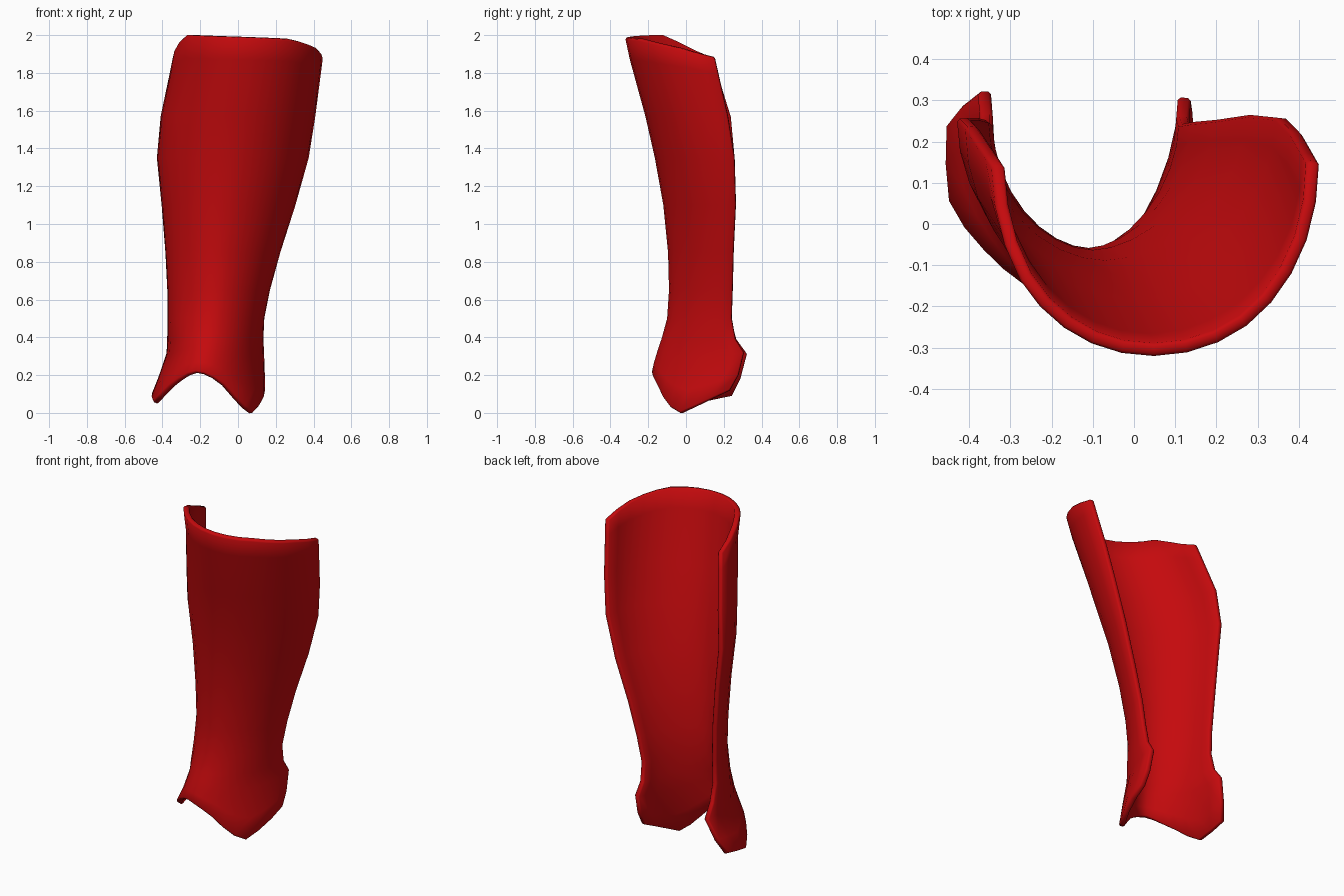
import bpy
import bmesh
from math import sin, cos, pi

cube = bpy.data.objects.get("Cube")
if cube:
    bpy.data.objects.remove(cube)

# Cross-sections by height: z, back edge -x (x, y), front ridge (x, y), back edge +x (x, y)
SECTIONS = [
    (0.0, -.495, .20, -.18, -.21, .14, .16),
    (.12, -.45, .25, -.19, -.20, .145, .23),
    (.29, -.38, .34, -.17, -.165, .14, .325),
    (.39, -.375, .265, -.15, -.13, .135, .26),
    (.50, -.375, .235, -.13, -.10, .14, .24),
    (.65, -.375, .24, -.11, -.09, .17, .245),
    (.85, -.385, .25, -.10, -.095, .225, .25),
    (1.1, -.405, .255, -.07, -.12, .305, .262),
    (1.35, -.43, .255, -.03, -.165, .375, .255),
    (1.57, -.41, .235, 0, -.215, .41, .22),
    (1.88, -.345, .14, .04, -.30, .45, .15),
    (2.0, -.34, .10, .05, -.325, .45, .10),
]
# Curve exponent by height: z, -x side, +x side (lower is fuller)
FULLNESS = [(0, .95, 1.1), (.4, 1, 1.1), (.65, 1.08, 1.14),
            (1.1, 1.04, 1.1), (1.57, 1, 1.02), (2, .98, .98)]
# Rim heights around the wrap, from the -x back edge (-1) to the +x back edge (1)
TOP_RIM = [(-1, 1.88), (-.65, 2), (0, 1.985), (.4, 1.975), (.75, 1.93), (1, 1.88)]
LOW_RIM = [(-1, .1), (-.75, .06), (-.62, .1), (-.5, .145), (-.3, .2), (-.15, .22),
           (0, .21), (.08, .2), (.23, .16), (.47, .04), (.62, 0), (.73, .03), (1, .12)]
LOW, HIGH = .39, 1.57
COLUMNS = 16


def lookup(table, key):
    """Interpolate the rows of a table on their first entry."""
    for a, b in zip(table, table[1:]):
        if key <= b[0]:
            f = (key - a[0]) / (b[0] - a[0])
            return [p + (q - p) * f for p, q in zip(a[1:], b[1:])]
    return list(table[-1][1:])


def shell_point(t, level):
    """Place a point on the wrapped shell, bending end rows to the rims."""
    top, low = lookup(TOP_RIM, t)[0], lookup(LOW_RIM, t)[0]
    z = level
    if level < LOW:
        z = low + (LOW - low) * level / LOW
    elif level > HIGH:
        z = HIGH + (top - HIGH) * (level - HIGH) / (2 - HIGH)
    xl, yl, xf, yf, xr, yr = lookup(SECTIONS, z)
    xe, ye = (xl, yl) if t < 0 else (xr, yr)
    power = lookup(FULLNESS, z)[0 if t < 0 else 1]
    angle = abs(t) * pi / 2
    across = sin(angle) ** power
    along = max(cos(angle), 0) ** power
    return xf + (xe - xf) * across, ye + (yf - ye) * along, z


# Red finish
red = bpy.data.materials.new("deep red")
red.use_nodes = True
red.diffuse_color = (.56, .003, .004, 1)
red.node_tree.nodes["Principled BSDF"].inputs["Base Color"].default_value = red.diffuse_color

# Curved shin plate, open at the back
bm = bmesh.new()
grid = [[bm.verts.new(shell_point(2 * i / COLUMNS - 1, row[0]))
         for i in range(COLUMNS + 1)] for row in SECTIONS]
for lower, upper in zip(grid, grid[1:]):
    for i in range(COLUMNS):
        bm.faces.new((lower[i], lower[i + 1], upper[i + 1], upper[i]))
mesh = bpy.data.meshes.new("shin_plate")
bm.to_mesh(mesh)
bm.free()
mesh.materials.append(red)
plate = bpy.data.objects.new("shin_plate", mesh)
bpy.context.collection.objects.link(plate)

# Wall thickness with softened rims
bpy.ops.object.select_all(action="DESELECT")
plate.select_set(True)
bpy.context.view_layer.objects.active = plate
wall = plate.modifiers.new("wall", "SOLIDIFY")
wall.thickness = .032
wall.offset = -1
soft_rim = plate.modifiers.new("soft_rim", "BEVEL")
soft_rim.width = .007
soft_rim.segments = 1
soft_rim.limit_method = "ANGLE"
soft_rim.angle_limit = pi / 3
for name in ("wall", "soft_rim"):
    bpy.ops.object.modifier_apply(modifier=name)
bpy.ops.object.shade_smooth_by_angle(angle=pi / 3)
